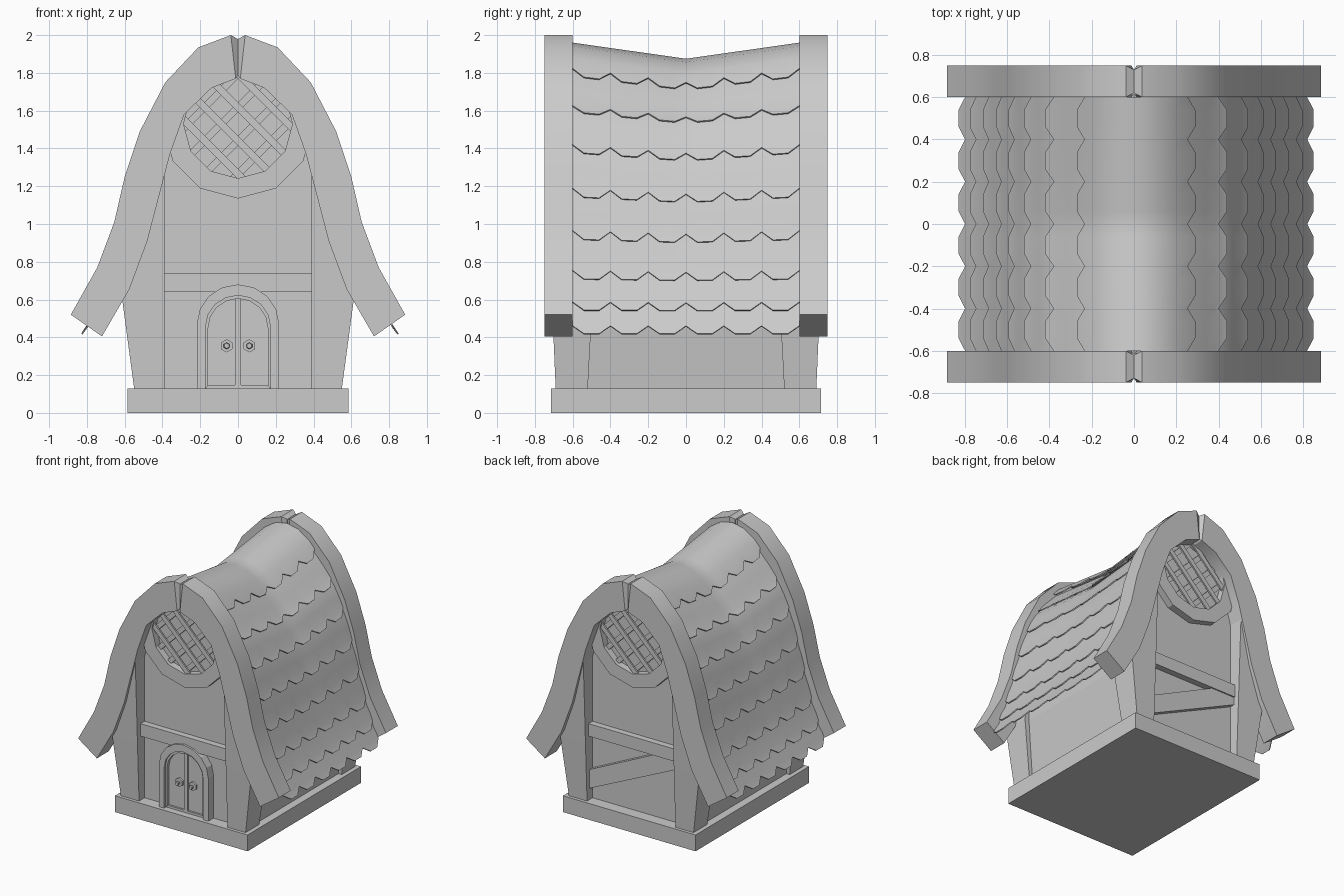
import bpy, bmesh
from math import sin, cos, pi, sqrt
from mathutils import Vector, Matrix

if "Cube" in bpy.data.objects:
    bpy.data.objects.remove(bpy.data.objects["Cube"])

TURN = Matrix.Rotation(pi, 4, 'Z')


def finish(name, bm):
    bmesh.ops.recalc_face_normals(bm, faces=bm.faces[:])
    me = bpy.data.meshes.new(name)
    bm.to_mesh(me)
    bm.free()
    ob = bpy.data.objects.new(name, me)
    bpy.context.collection.objects.link(ob)
    return ob


def smooth(ob, angle=0.6):
    bpy.ops.object.select_all(action='DESELECT')
    ob.select_set(True)
    bpy.context.view_layer.objects.active = ob
    bpy.ops.object.shade_smooth_by_angle(angle=angle)


def loft(name, sections, closed=False):
    """Skin a row of equal cross-sections, capping the ends unless closed."""
    bm = bmesh.new()
    rows = [[bm.verts.new(p) for p in s] for s in sections]
    n = len(rows[0])
    for a, b in zip(rows, rows[1:] + rows[:1] if closed else rows[1:]):
        for i in range(n):
            j = (i + 1) % n
            bm.faces.new((a[i], a[j], b[j], b[i]))
    if not closed:
        bm.faces.new(rows[0])
        bm.faces.new(rows[-1])
    return finish(name, bm)


def prism(name, outline, y0, y1):
    return loft(name, [[(x, y, z) for x, z in outline] for y in (y0, y1)])


def band(name, outer, inner, y0, y1, closed=False):
    secs = [[(o[0], y0, o[1]), (o[0], y1, o[1]), (i[0], y1, i[1]), (i[0], y0, i[1])]
            for o, i in zip(outer, inner)]
    return loft(name, secs, closed)


def box(name, x0, x1, y0, y1, z0, z1):
    return prism(name, [(x0, z0), (x1, z0), (x1, z1), (x0, z1)], y0, y1)


def circle(r, n, cx, cz):
    return [(cx + r * sin(2 * pi * k / n), cz + r * cos(2 * pi * k / n)) for k in range(n)]


def arch(w, spring, top, bottom=0.13):
    pts = [(w * cos(pi * k / 8), spring + (top - spring) * sin(pi * k / 8)) for k in range(9)]
    return [(w, bottom)] + pts + [(-w, bottom)]


# base and house body
box("base", -0.585, 0.585, -0.715, 0.715, 0, 0.13)
half = [(0.52, 0.12), (0.575, 0.6), (0.56, 1.0), (0.48, 1.3), (0.33, 1.57), (0.19, 1.72)]
prism("house_body", half + [(0, 1.79)] + [(-x, z) for x, z in reversed(half)], -0.62, 0.62)

# flared corner posts
for sx in (1, -1):
    for sy in (1, -1):
        secs = []
        for z, x1, ya, yb in ((0.13, 0.55, 0.69, 0.52), (0.6, 0.613, 0.71, 0.495), (1.28, 0.5, 0.738, 0.5)):
            secs.append([(sx * x, sy * y, z) for x, y in ((0.39, ya), (x1, ya), (x1, yb), (0.39, yb))])
        loft("corner_post", secs)

# curved gable boards with a chamfered joint at the peak
outer = [(0.885, 0.52), (0.745, 0.77), (0.655, 1.01), (0.6, 1.25), (0.52, 1.49),
         (0.385, 1.75), (0.21, 1.935), (0.038, 2.0)]
inner = [(0.72, 0.405), (0.575, 0.655), (0.48, 0.91), (0.42, 1.14), (0.36, 1.37),
         (0.285, 1.58), (0.14, 1.72), (0.012, 1.77)]
for sx in (1, -1):
    for sy in (1, -1):
        secs = [[(sx * a[0], sy * 0.75, a[1]), (sx * a[0], sy * 0.6, a[1]),
                 (sx * b[0], sy * 0.6, b[1]), (sx * b[0], sy * 0.75, b[1])]
                for a, b in zip(outer, inner)]
        secs.append([(sx * 0.001, sy * y, z) for y, z in
                     ((0.73, 1.98), (0.62, 1.98), (0.62, 1.785), (0.73, 1.785))])
        smooth(loft("gable_board", secs), 0.5)


# sagging shingle roof
def sag(x, y, z):
    f = max(0, (z - 0.4) / 1.56) ** 1.5
    return (x + 0.01, y, z - 0.085 * (1 - abs(y) / 0.6) * f)


columns = []
for k in range(-3, 4):
    columns.append((k * 0.2, True))
    if k < 3:
        columns += [(k * 0.2 + 0.06, False), (k * 0.2 + 0.14, False)]


def sheet(name, full, notched):
    bm = bmesh.new()
    cols = [[bm.verts.new(sag(p[0], y, p[1])) for p in (notched if cut else full)] for y, cut in columns]
    for a, b in zip(cols, cols[1:]):
        for i in range(len(a) - 1):
            bm.faces.new((a[i], a[i + 1], b[i + 1], b[i]))
    bmesh.ops.recalc_face_normals(bm, faces=bm.faces[:])
    bmesh.ops.solidify(bm, geom=bm.faces[:], thickness=0.008)
    smooth(finish(name, bm))


crown = [Vector((0.195, 1.878)), Vector((0.1, 1.94))]
tips = [Vector(t) for t in ((0.28, 1.785), (0.43, 1.595), (0.53, 1.38), (0.603, 1.145),
                            (0.662, 0.92), (0.724, 0.71), (0.787, 0.545), (0.84, 0.42))]
# each row tucks under the one above and its tabs flare slightly outward
for s in (1, -1):
    for P, A, B in zip(crown[:1] + tips, tips, tips[1:]):
        back = (P - A).normalized()
        d = (B - A).normalized()
        n = Vector((-d.y, d.x))
        n0 = Vector((back.y, -back.x))
        start = A + back * 0.065 - n0 * 0.024
        knee = B - d * 0.05 - n * 0.012
        mid = (A - n * 0.014).lerp(knee, 0.5)
        top = A - n * 0.022
        full = [start, top, mid, knee, B]
        cut = [start, top, mid, mid.lerp(knee, 0.6), knee]
        sheet("shingle_row", *[[(s * p.x, p.y) for p in path] for path in (full, cut)])

notch = tips[0].lerp(crown[0], 0.42)
caps = []
for e in (tips[0], notch):
    side = [e] + crown
    caps.append([(-p.x, p.y) for p in side] + [(0, 1.96)] + [(p.x, p.y) for p in side[::-1]])
sheet("ridge_cap", *caps)


# round lattice window and cross beam, repeated on the back by a half turn
def gable_parts():
    parts = [band("window_frame", circle(0.4, 12, 0, 1.535), circle(0.288, 12, 0, 1.53), -0.675, -0.61, True),
             box("cross_beam", -0.39, 0.39, -0.67, -0.61, 0.64, 0.74)]
    for sgn, y in ((1, -0.65), (-1, -0.635)):
        for k in (-1.5, -0.5, 0.5, 1.5):
            off = k * 0.125
            h = sqrt(0.295 ** 2 - off ** 2)
            c, w = sqrt(0.5), 0.019
            quad = []
            for u, v in ((-h, off - w), (h, off - w), (h, off + w), (-h, off + w)):
                # one set of bars rises to the right, the other falls
                quad.append((c * (v - u), 1.53 + c * (u + v)) if sgn > 0
                            else (c * (u - v), 1.53 + c * (u + v)))
            parts.append(prism("lattice_bar", quad, y - 0.012, -0.615 if sgn < 0 else y))
    return parts


gable_parts()
for ob in gable_parts():
    ob.data.transform(TURN)
    ob.name = "back_" + ob.name

# diagonal brace on the back wall
prism("back_brace", [(0.39, 0.22), (0.39, 0.37), (-0.2, 0.65), (-0.39, 0.65), (-0.39, 0.58)], 0.61, 0.66)

# arched double door with knobs
band("door_surround", arch(0.218, 0.47, 0.68), arch(0.172, 0.455, 0.622), -0.685, -0.61)
band("door_trim", arch(0.173, 0.455, 0.623), arch(0.158, 0.45, 0.605, 0.145), -0.67, -0.61)
prism("door_panel", arch(0.165, 0.45, 0.61), -0.645, -0.61)
box("door_sill", -0.17, 0.17, -0.66, -0.61, 0.13, 0.148)
box("door_center_strip", -0.015, 0.015, -0.66, -0.61, 0.13, 0.605)
for s in (1, -1):
    prism("knob_plate", circle(0.035, 6, s * 0.06, 0.355), -0.66, -0.64)
    loft("door_knob", [[(x, y, z) for x, z in circle(r, 6, s * 0.06, 0.355)]
                       for r, y in ((0.01, -0.65), (0.01, -0.67), (0.018, -0.678), (0.014, -0.688))])
